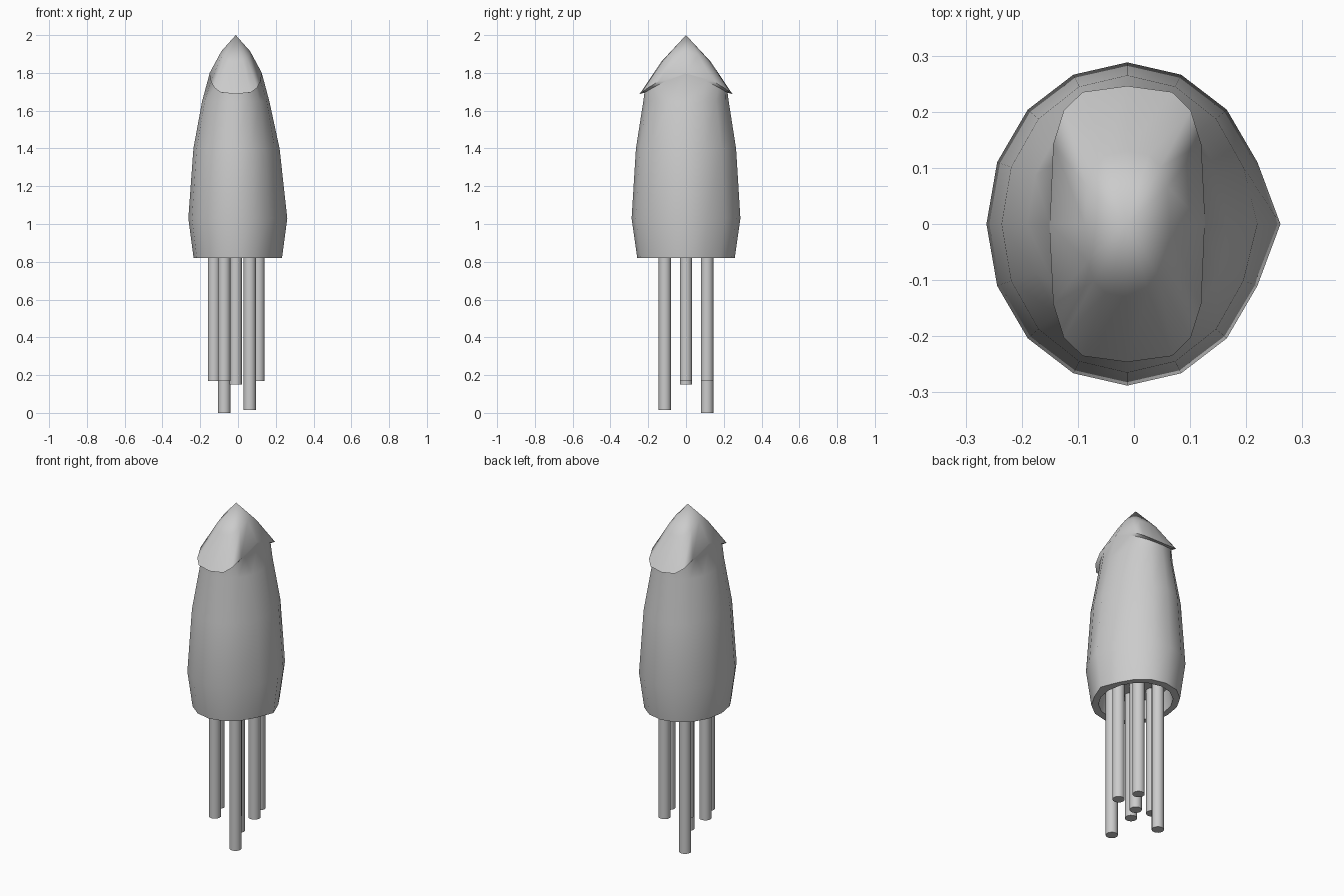
import bpy, bmesh, math

if "Cube" in bpy.data.objects:
    bpy.data.objects.remove(bpy.data.objects["Cube"])

SIDES = 16
CX = -0.012


def spow(v, p):
    return math.copysign(abs(v) ** p, v) if abs(v) > 1e-6 else 0.0


def finish(bm, name, angle):
    bmesh.ops.recalc_face_normals(bm, faces=bm.faces)
    me = bpy.data.meshes.new(name)
    bm.to_mesh(me)
    bm.free()
    ob = bpy.data.objects.new(name, me)
    bpy.context.collection.objects.link(ob)
    bpy.ops.object.select_all(action='DESELECT')
    ob.select_set(True)
    bpy.context.view_layer.objects.active = ob
    bpy.ops.object.shade_smooth_by_angle(angle=math.radians(angle))
    return ob


# Mantle rings: z, drop toward +-y, x radius, y radius, squareness, bulge at +x
RINGS = [
    (0.93, 0.0, 0.175, 0.200, 1.0, 0.0),      # recessed underside
    (0.82, 0.0, 0.190, 0.215, 1.0, 0.0),      # inner rim
    (0.82, 0.0, 0.223, 0.258, 1.0, 0.022),    # outer rim
    (1.03, 0.0, 0.251, 0.288, 1.0, 0.022),
    (1.40, 0.0, 0.224, 0.265, 1.0, 0.008),
    (1.65, 0.0, 0.178, 0.226, 1.0, 0.0),
    (1.795, 0.10, 0.139, 0.220, 0.75, 0.0),   # neck under the hood
    (1.80, 0.112, 0.138, 0.246, 0.57, 0.0),   # hood edge
    (1.915, 0.055, 0.076, 0.130, 0.7, 0.0),
]

bm = bmesh.new()
loops = []
for z, drop, rx, ry, p, bulge in RINGS:
    loop = []
    for i in range(SIDES):
        a = 2 * math.pi * i / SIDES
        c, s = math.cos(a), math.sin(a)
        x = CX + rx * spow(c, p) + (bulge if i == 0 else 0)
        loop.append(bm.verts.new((x, ry * spow(s, p), z - drop * abs(s))))
    loops.append(loop)
for lo, hi in zip(loops, loops[1:]):
    for i in range(SIDES):
        j = (i + 1) % SIDES
        bm.faces.new((lo[i], lo[j], hi[j], hi[i]))
bm.faces.new(loops[0])
tip = bm.verts.new((CX, 0, 2.0))
for i in range(SIDES):
    bm.faces.new((loops[-1][i], loops[-1][(i + 1) % SIDES], tip))
finish(bm, "mantle", 50)

# Straight arms: one in the middle, six around it, two of them long
ARMS = [
    ("centre_arm", CX, 0.0, 0.15),
    ("right_arm", 0.108, 0.0, 0.17),
    ("left_arm", -0.127, 0.0, 0.17),
    ("front_left_arm", -0.073, -0.112, 0.17),
    ("back_right_arm", 0.062, 0.112, 0.17),
    ("front_right_long_arm", 0.062, -0.112, 0.015),
    ("back_left_long_arm", -0.073, 0.112, 0.0),
]
TOP = 0.95
for name, x, y, z0 in ARMS:
    bm = bmesh.new()
    bmesh.ops.create_cone(bm, cap_ends=True, segments=16, radius1=0.033,
                          radius2=0.033, depth=TOP - z0)
    bmesh.ops.translate(bm, verts=bm.verts, vec=(x, y, (TOP + z0) / 2))
    finish(bm, name, 40)
